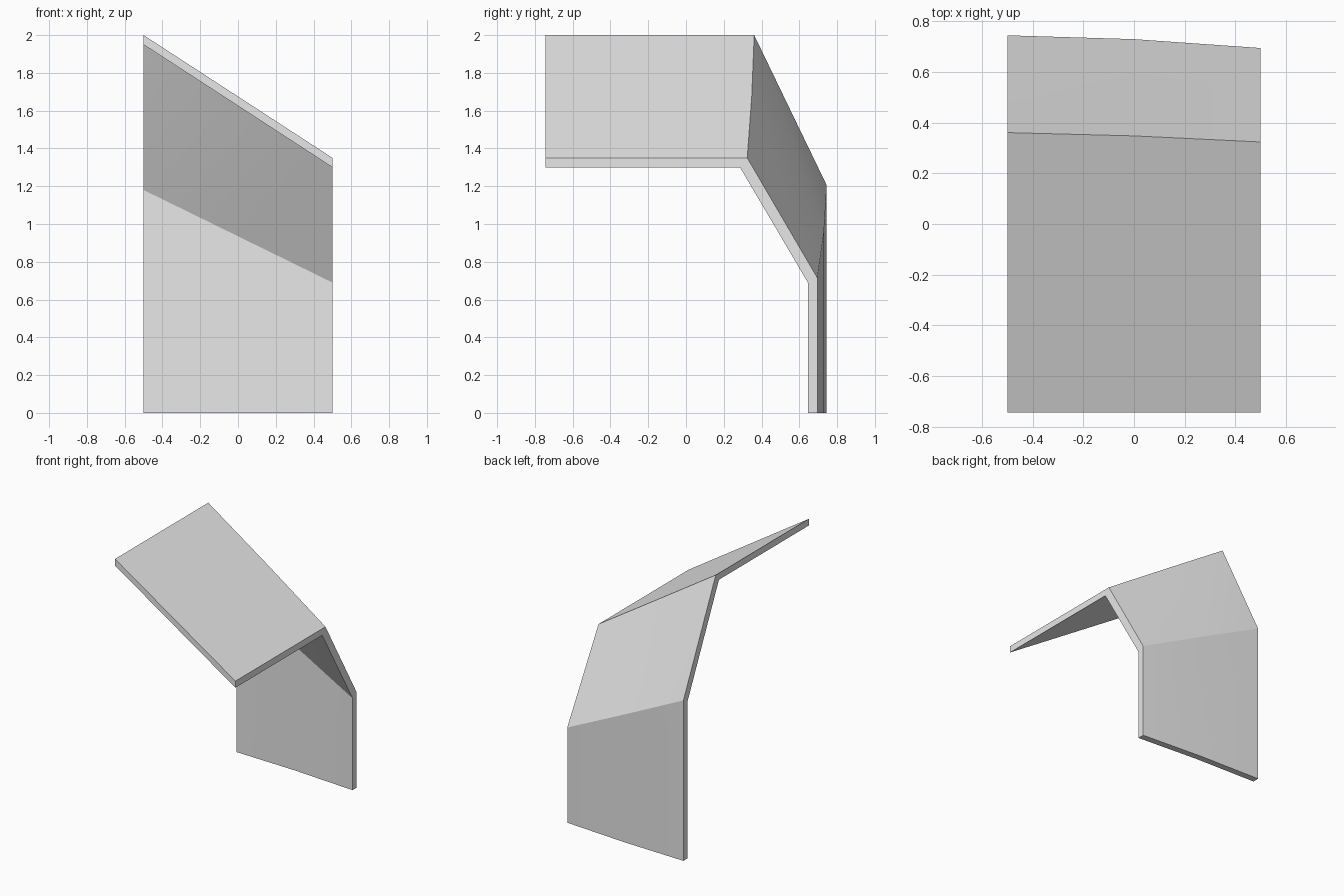
import bpy
import bmesh
from math import radians

cube = bpy.data.objects.get("Cube")
if cube:
    bpy.data.objects.remove(cube, do_unlink=True)

# Single grey finish
grey = bpy.data.materials.new("light_grey")
grey.use_nodes = True
colour = (0.8, 0.8, 0.8, 1)
grey.diffuse_color = colour
grey.node_tree.nodes["Principled BSDF"].inputs["Base Color"].default_value = colour

FRONT = -0.745


def section(bm, x, top, bend_y, knee_y, knee_z):
    """Closed panel outline at one station: outer skin, then inner skin back."""
    outer = [(FRONT, top), (bend_y, top), (knee_y, knee_z), (knee_y, 0)]
    inner = [(knee_y - 0.05, 0), (knee_y - 0.05, knee_z - 0.025),
             (bend_y - 0.038, top - 0.05), (FRONT, top - 0.05)]
    return [bm.verts.new((x, y, z)) for y, z in outer + inner]


bm = bmesh.new()
stations = [
    section(bm, -0.5, 2.0, 0.361, 0.745, 1.205),
    section(bm, 0.0, 1.675, 0.348, 0.73, 0.96),
    section(bm, 0.5, 1.35, 0.324, 0.695, 0.715),
]

# Skins between neighbouring stations
for i, (a, b) in enumerate(zip(stations, stations[1:])):
    for j in range(8):
        k = (j + 1) % 8
        if i == 0 and j in (1, 5):
            # The twisted sloping part folds along a diagonal
            bm.faces.new((a[j], a[k], b[k]))
            bm.faces.new((a[j], b[k], b[j]))
        else:
            bm.faces.new((a[j], a[k], b[k], b[j]))

# Side edges of the panel
for s in (stations[0], stations[-1]):
    for j in range(3):
        bm.faces.new((s[j], s[j + 1], s[6 - j], s[7 - j]))

bmesh.ops.recalc_face_normals(bm, faces=bm.faces)
mesh = bpy.data.meshes.new("bent_panel")
bm.to_mesh(mesh)
bm.free()
mesh.materials.append(grey)

panel = bpy.data.objects.new("bent_panel", mesh)
bpy.context.collection.objects.link(panel)
bpy.ops.object.select_all(action="DESELECT")
panel.select_set(True)
bpy.context.view_layer.objects.active = panel
bpy.ops.object.shade_smooth_by_angle(angle=radians(20))
